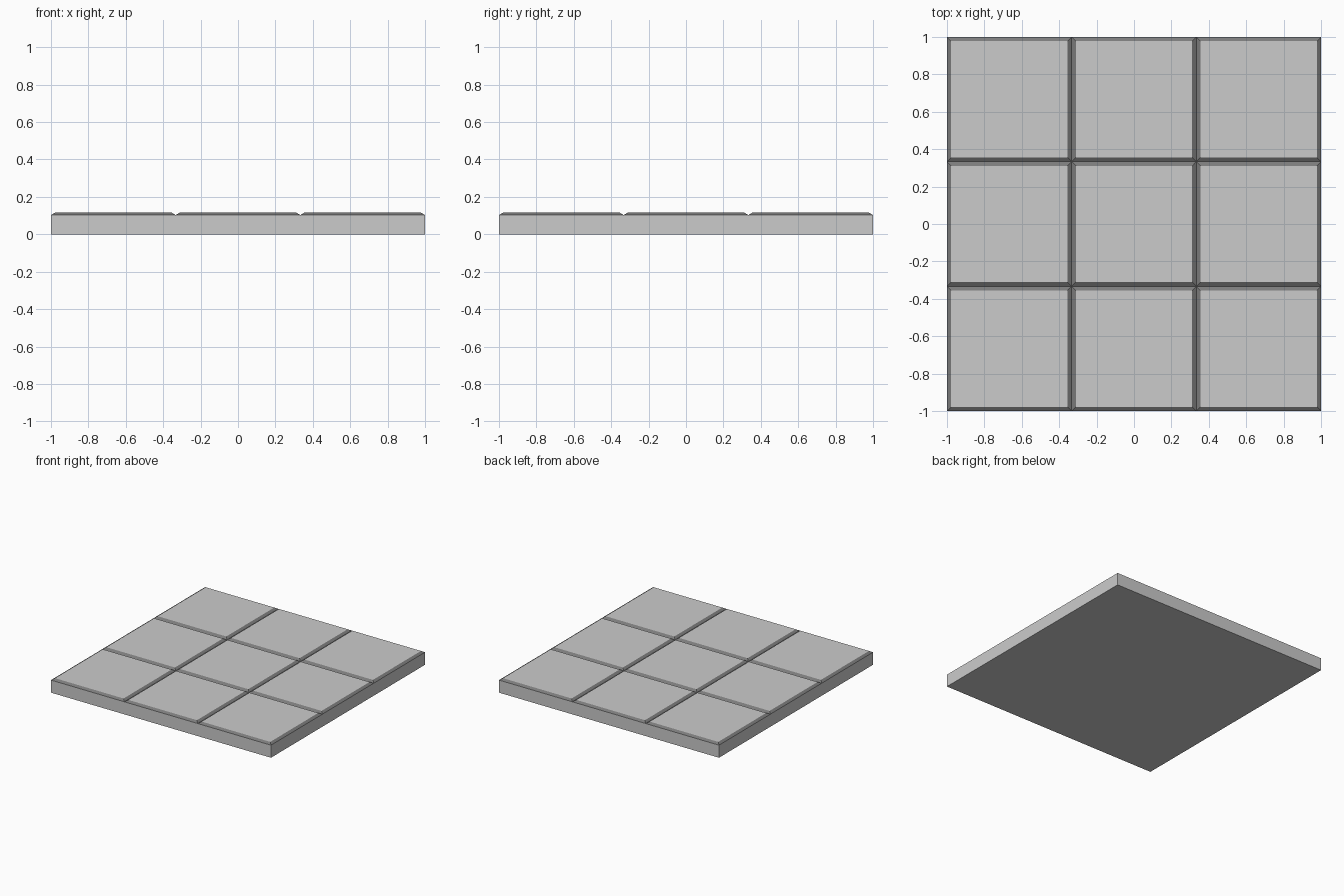
import bpy, bmesh

if "Cube" in bpy.data.objects:
    bpy.data.objects.remove(bpy.data.objects["Cube"])

BASE_Z, RISE, RIM = 0.103, 0.013, 0.031

def material(name, value):
    mat = bpy.data.materials.new(name)
    mat.diffuse_color = (value, value, value, 1)
    mat.use_nodes = True
    mat.node_tree.nodes["Principled BSDF"].inputs["Base Color"].default_value = mat.diffuse_color
    return mat

# Tiled top: 3 x 3 grid of faces
bm = bmesh.new()
bmesh.ops.create_grid(bm, x_segments=3, y_segments=3, size=1)
bmesh.ops.translate(bm, verts=bm.verts, vec=(0, 0, BASE_Z))
tiles = list(bm.faces)

# Slab sides, dropped from the outer border, and one flat underside
border = [e for e in bm.edges if e.is_boundary]
ext = bmesh.ops.extrude_edge_only(bm, edges=border)["geom"]
for v in ext:
    if isinstance(v, bmesh.types.BMVert):
        v.co.z = 0
bmesh.ops.contextual_create(bm, geom=[e for e in bm.edges if e.is_boundary])
bmesh.ops.recalc_face_normals(bm, faces=bm.faces)

# Raised tile panels with dark sloping rims
rims = bmesh.ops.inset_individual(bm, faces=tiles, thickness=RIM, depth=RISE)["faces"]
for f in rims:
    f.material_index = 1

mesh = bpy.data.meshes.new("tiled_floor_slab")
bm.to_mesh(mesh)
bm.free()
mesh.materials.append(material("stone_grey", 0.8))
mesh.materials.append(material("groove_grey", 0.2))
slab = bpy.data.objects.new("tiled_floor_slab", mesh)
bpy.context.collection.objects.link(slab)
